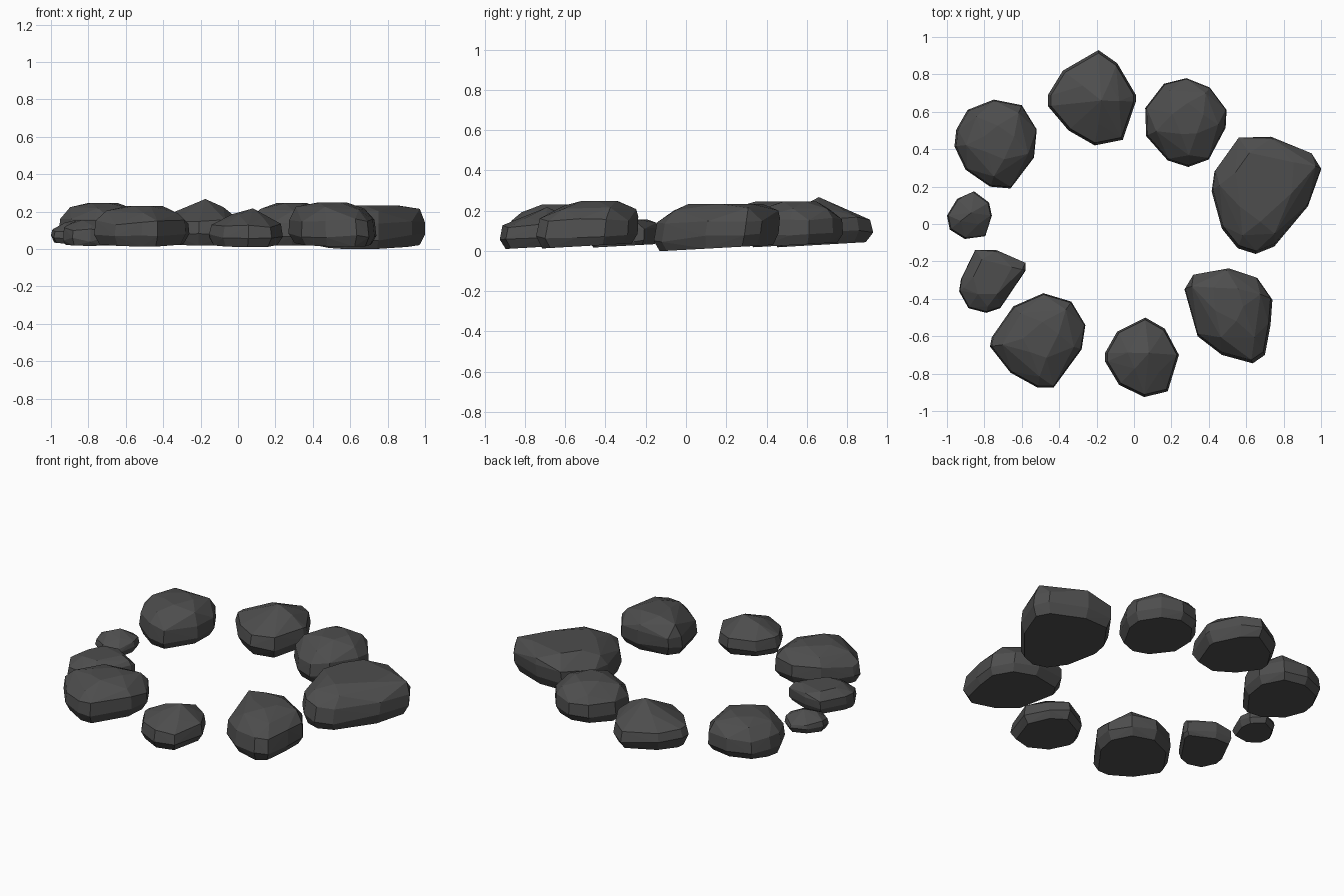
import bpy, bmesh, random

random.seed(4)

# outline scale and height fraction for each level of a rock
DOME = [(0.88, 0.0), (1.0, 0.24), (0.97, 0.58), (0.78, 0.86), (0.38, 1.0)]
SLAB = [(0.91, 0.0), (1.0, 0.24), (0.985, 0.62), (0.88, 0.88), (0.6, 1.0)]
PEAK = [(0.86, 0.0), (1.0, 0.26), (0.94, 0.52), (0.5, 0.79), (0.0, 1.0)]


def rock(name, levels, top, z0, z1, outline):
    """Faceted rock: stacked outlines drifting toward the top point, hulled."""
    n = len(outline)
    cx = sum(p[0] for p in outline) / n
    cy = sum(p[1] for p in outline) / n
    bm = bmesh.new()
    for k, (s, f) in enumerate(levels):
        pts = outline if k < 3 else outline[k % 2::2]
        if s == 0:
            bm.verts.new((top[0], top[1], z1))
            continue
        w = max(0, (f - 0.5) * 2)
        ox, oy = cx + (top[0] - cx) * w, cy + (top[1] - cy) * w
        for x, y in pts:
            tilt = 0.05 * (y - cy) * (1 - f)
            wob = random.uniform(-0.012, 0.012) if 0 < k < 4 else 0
            z = z0 + (z1 - z0) * f + tilt + wob
            bm.verts.new((ox + (x - cx) * s, oy + (y - cy) * s, max(z, 0)))
    res = bmesh.ops.convex_hull(bm, input=bm.verts[:])
    loose = [v for v in bm.verts if not v.link_faces]
    bmesh.ops.delete(bm, geom=loose, context='VERTS')
    bmesh.ops.recalc_face_normals(bm, faces=bm.faces[:])
    me = bpy.data.meshes.new(name)
    bm.to_mesh(me)
    bm.free()
    ob = bpy.data.objects.new(name, me)
    me.materials.append(stone)
    bpy.context.collection.objects.link(ob)


stone = bpy.data.materials.new("dark_stone")
stone.diffuse_color = (0.075, 0.075, 0.075, 1)

# ring of stones, clockwise from the back left
rock("back_left_rock", DOME, (-.73, .44), .03, .245,
     [(-.75, .665), (-.6, .635), (-.52, .505), (-.535, .355), (-.66, .19),
      (-.77, .2), (-.9, .29), (-.96, .415), (-.95, .505), (-.89, .61)])
rock("back_rock", PEAK, (-.175, .66), .03, .267,
     [(-.19, .93), (-.09, .86), (.01, .69), (.01, .655), (-.06, .45),
      (-.21, .42), (-.35, .5), (-.46, .63), (-.46, .69), (-.38, .82)])
rock("back_right_rock", DOME, (.29, .56), .03, .245,
     [(.28, .78), (.405, .73), (.495, .61), (.49, .515), (.4, .345),
      (.29, .305), (.18, .34), (.065, .47), (.06, .62), (.16, .75)])
rock("large_right_rock", SLAB, (.69, .2), .014, .233,
     [(.555, .455), (.73, .46), (.95, .37), (1, .29), (.93, .095), (.75, -.12),
      (.65, -.16), (.555, -.13), (.47, -.025), (.415, .175), (.43, .28)])
rock("front_right_rock", DOME, (.51, -.42), .025, .248,
     [(.315, -.275), (.51, -.24), (.66, -.29), (.74, -.405), (.73, -.54),
      (.7, -.7), (.635, -.745), (.47, -.7), (.34, -.6), (.27, -.35)])
rock("front_rock", PEAK, (.08, -.69), .02, .217,
     [(.06, -.5), (.165, -.56), (.24, -.7), (.18, -.895), (.055, -.925),
      (-.08, -.86), (-.155, -.735), (-.155, -.69), (-.09, -.575)])
rock("front_left_rock", DOME, (-.5, -.62), .025, .23,
     [(-.485, -.37), (-.335, -.415), (-.26, -.54), (-.28, -.67), (-.43, -.875),
      (-.515, -.875), (-.66, -.795), (-.77, -.655), (-.76, -.605), (-.645, -.44)])
rock("small_left_rock", SLAB, (-.77, -.29), .025, .155,
     [(-.85, -.14), (-.74, -.14), (-.58, -.21), (-.58, -.25), (-.715, -.45),
      (-.79, -.475), (-.885, -.45), (-.935, -.36), (-.925, -.295)])
rock("left_pebble", PEAK, (-.87, .06), .035, .155,
     [(-.855, .175), (-.775, .115), (-.76, .045), (-.795, -.065),
      (-.905, -.08), (-.985, -.03), (-1, .045), (-.945, .135)])
